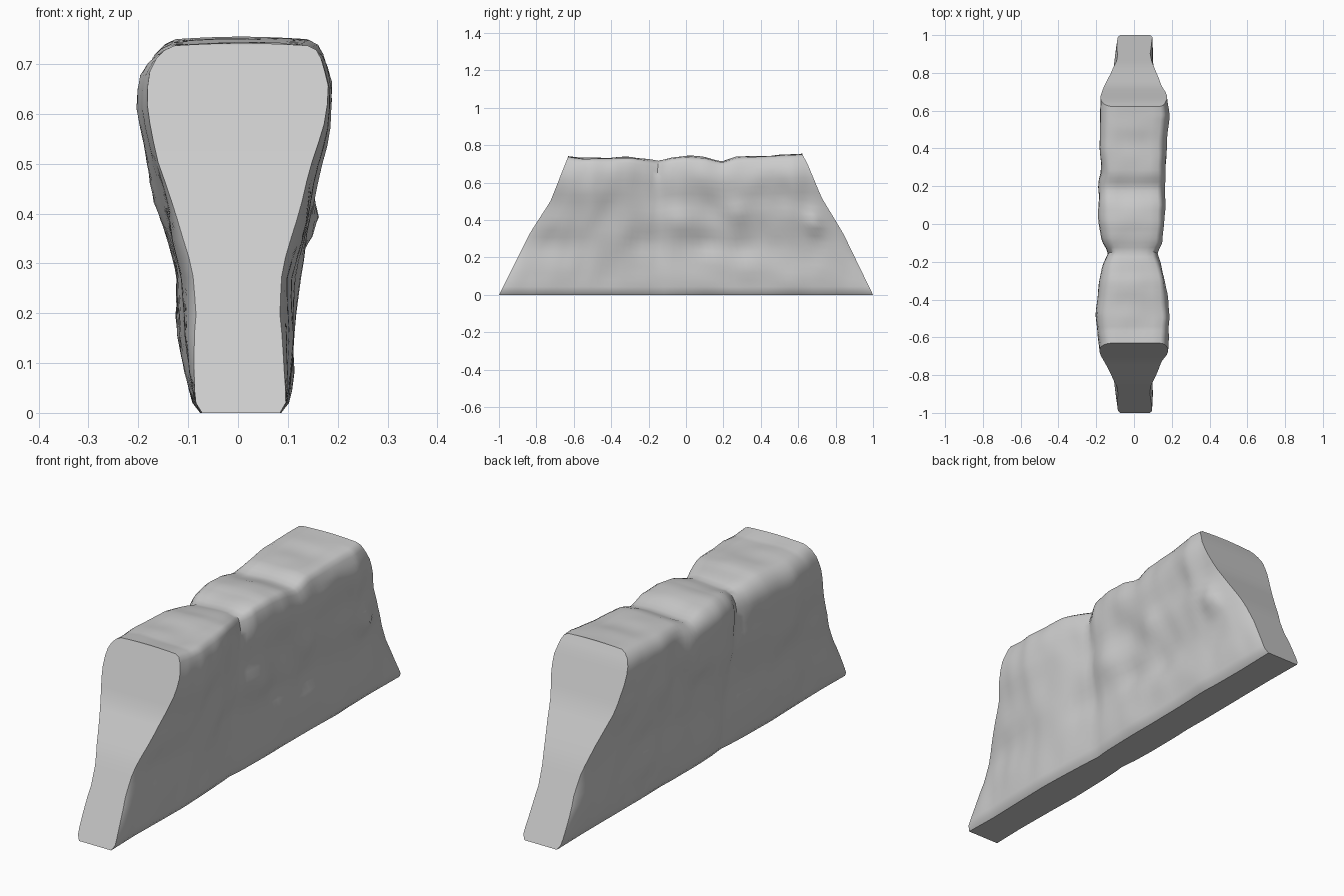
import bpy, bmesh, math
from mathutils import Vector, noise

if "Cube" in bpy.data.objects:
    bpy.data.objects.remove(bpy.data.objects["Cube"])


def interp(table, x):
    """Piecewise linear lookup in a list of (x, value)."""
    if x <= table[0][0]:
        return table[0][1]
    for (a, va), (b, vb) in zip(table, table[1:]):
        if x <= b:
            return va + (vb - va) * (x - a) / (b - a)
    return table[-1][1]


# End slopes (z -> y), ridge height (y -> z), half widths (z -> x)
FRONT = [(0, -1), (.33, -.835), (.5, -.725), (.74, -.63)]
BACK = [(0, 1), (.33, .84), (.52, .725), (.7, .65), (.755, .62)]
RIDGE = [(-.63, .742), (-.55, .732), (-.4, .735), (-.3, .738), (-.15, .713), (-.08, .735), (0, .742),
         (.1, .735), (.18, .712), (.26, .738), (.4, .745), (.5, .75), (.62, .755)]
WIDTH = {
    -1: [(0, .073), (.02, .088), (.06, .098), (.16, .112), (.28, .118), (.4, .143),
         (.5, .172), (.64, .19), (.69, .182), (.72, .165), (.735, .145), (.74, .13)],
    1: [(0, .085), (.02, .1), (.06, .106), (.16, .112), (.28, .116), (.4, .138),
        (.5, .157), (.6, .182), (.66, .184), (.71, .17), (.735, .155), (.74, .14)],
}
# Bulges and notches along the length (y -> scale)
GAIN = {
    -1: [(-1, .98), (-.84, .9), (-.63, .98), (-.48, 1.08), (-.3, .98), (-.2, .85), (-.15, .72),
         (-.09, .92), (.02, 1.02), (.2, 1), (.27, .93), (.4, .98), (.62, .95), (.8, .92), (1, 1)],
    1: [(-1, .98), (-.84, .9), (-.63, 1), (-.5, 1.05), (-.38, .96), (-.3, .88), (-.2, .76),
        (-.15, .67), (-.1, .82), (.1, .91), (.2, .88), (.4, .92), (.57, 1.04),
        (.65, .96), (.8, .92), (1, 1)],
}
# Waisting of the sloped end faces (z -> share removed)
WAIST = [(0, 0), (.08, .11), (.2, .22), (.3, .16), (.42, .06), (.56, 0)]
# Chiselled dents and lumps: side, y, z, radius, depth
DENTS = [(1, .1, .48, .12, -.02), (1, .12, .28, .1, -.02), (1, -.02, .38, .1, .02),
         (1, .28, .43, .09, .02), (1, .3, .25, .09, -.015), (1, .5, .55, .1, -.012),
         (1, .68, .38, .08, .03), (1, -.4, .3, .14, .012),
         (-1, .1, .4, .12, -.015), (-1, .3, .5, .1, -.012), (-1, -.35, .2, .12, .012),
         (-1, .45, .18, .12, .012)]


def half_width(side, y, z, top, t):
    w = interp(WIDTH[side], z / top * .74)
    g = interp(GAIN[side], y)
    w *= 1 + (g - 1) * (.55 + .45 * z / top)
    w *= 1 - interp(WAIST, z) * math.exp(-(1 - abs(t)) / .05)
    # Shallow roughness of the split stone
    n = noise.noise(Vector((side * 5, y * 4.5, z * 6))) * .01
    n += noise.noise(Vector((side * 9, y * 11, z * 9))) * .006
    for s, dy, dz, r, depth in DENTS:
        if s == side:
            n += depth * math.exp(-((y - dy) ** 2 + (z - dz) ** 2) / (r * r) * 2)
    return w + n * min(1, z / .1) * min(1, .25 + 6 * (1 - abs(t)))


LENGTHS, TOPS = 80, 5
ROWS = [0, .027, .06] + [.06 + .83 * i / 16 for i in range(1, 17)] + [.93, .965, .988, 1]


def section(t):
    """Closed ring: left side up, across the ridge, right side down."""
    cols = {-1: [], 1: []}
    top = interp(RIDGE, -.63 + (t + 1) / 2 * 1.25)
    for v in ROWS:
        z = v * (top - .005)
        y0, y1 = interp(FRONT, z), interp(BACK, z)
        y = y0 + (y1 - y0) * (t + 1) / 2
        for s in cols:
            cols[s].append(Vector((s * half_width(s, y, z, top - .005, t), y, z)))
    left, right = cols[-1], cols[1]
    ridge = []
    for i in range(1, TOPS + 1):
        p = left[-1].lerp(right[-1], i / (TOPS + 1))
        p.z += .005 * math.sin(math.pi * i / (TOPS + 1))
        p.z += .01 * noise.noise(Vector((p.x * 6, p.y * 8, 3))) * (1 - t ** 8)
        ridge.append(p)
    return left + ridge + right[::-1]


# Loft the sections into the stone body
verts, faces = [], []
for j in range(LENGTHS + 1):
    verts += section(math.sin(math.pi / 2 * (-1 + 2 * j / LENGTHS)))
n = len(ROWS) * 2 + TOPS
for j in range(LENGTHS):
    for i in range(n):
        k = (i + 1) % n
        faces.append((j * n + i, (j + 1) * n + i, (j + 1) * n + k, j * n + k))

# Sloped end faces, one strip per row
m = len(ROWS)
for base in (0, LENGTHS * n):
    caps = [[i, i + 1, n - 2 - i, n - 1 - i] for i in range(m - 1)]
    caps.append(list(range(m - 1, m + TOPS + 1)))
    faces += [[base + i for i in c] for c in caps]

mesh = bpy.data.meshes.new("stone_wall")
mesh.from_pydata(verts, [], faces)
bm = bmesh.new()
bm.from_mesh(mesh)
bmesh.ops.recalc_face_normals(bm, faces=bm.faces)
bm.to_mesh(mesh)
bm.free()
wall = bpy.data.objects.new("stone_wall", mesh)
bpy.context.collection.objects.link(wall)
bpy.context.view_layer.objects.active = wall
wall.select_set(True)
bpy.ops.object.shade_smooth_by_angle(angle=math.radians(42))
